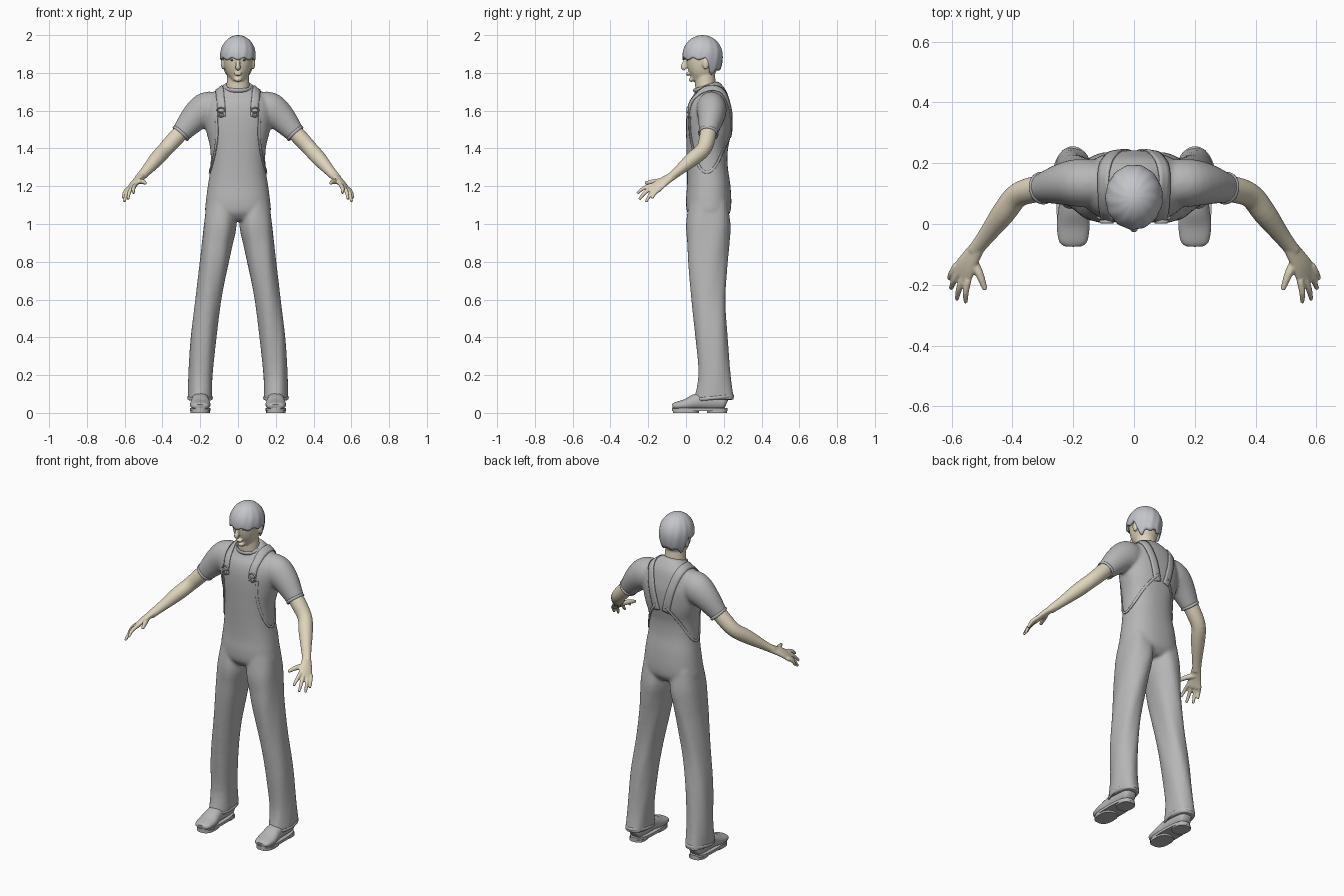
import bpy, bmesh, math
from mathutils import Vector, Matrix

old = bpy.data.objects.get("Cube")
if old:
    bpy.data.objects.remove(old)


def material(name, rgb):
    m = bpy.data.materials.new(name)
    m.use_nodes = True
    m.diffuse_color = (*rgb, 1)
    m.node_tree.nodes["Principled BSDF"].inputs["Base Color"].default_value = (*rgb, 1)
    return m


cloth = material("grey cloth", (0.47, 0.47, 0.47))
hair_grey = material("pale grey hair", (0.55, 0.56, 0.59))
skin = material("skin", (0.74, 0.66, 0.50))
dark = material("dark grey", (0.2, 0.19, 0.18))


def smooth_rows(rows, steps=4):
    """Spline through rows of (x, y, z, radius a, radius b)."""
    out = []
    for i in range(len(rows) - 1):
        a, b, c, d = (rows[max(0, min(len(rows) - 1, i + k))] for k in (-1, 0, 1, 2))
        for s in range(steps):
            t = s / steps
            out.append([q + .5 * t * (r - p + t * (2*p - 5*q + 4*r - u + t * (3*(q - r) + u - p)))
                        for p, q, r, u in zip(a, b, c, d)])
    return out + [list(rows[-1])]


def tube(bm, rows, ref=(1, 0, 0), power=2, n=28, both=False, fold=0):
    """Closed loft of rounded sections; both adds its mirror image."""
    rows = smooth_rows(rows)
    mids = [Vector(r[:3]) for r in rows]
    for side in ((1, -1) if both else (1,)):
        rings = []
        for i, r in enumerate(rows):
            t = (mids[min(i + 1, len(rows) - 1)] - mids[max(i - 1, 0)]).normalized()
            u = Vector(ref)
            u = (u - t * u.dot(t)).normalized()
            v = t.cross(u)
            ring = []
            for k in range(n):
                a = math.tau * k / n
                c, s = math.cos(a), math.sin(a)
                f = (abs(c)**power + abs(s)**power) ** (-1 / power)
                f *= 1 + fold * math.sin(5 * a + 11 * r[2])
                p = mids[i] + f * (u * c * r[3] + v * s * r[4])
                ring.append(bm.verts.new((p.x * side, p.y, p.z)))
            rings.append(ring)
        for lo, hi in zip(rings, rings[1:]):
            for k in range(n):
                bm.faces.new((lo[k], lo[(k + 1) % n], hi[(k + 1) % n], hi[k]))
        bm.faces.new(rings[0][::-1])
        bm.faces.new(rings[-1])


def ball(bm, at, size):
    for side in (1, -1) if at[0] else (1,):
        m = Matrix.Translation((at[0] * side, at[1], at[2])) @ Matrix.Diagonal((*size, 1))
        bmesh.ops.create_uvsphere(bm, u_segments=16, v_segments=10, radius=1, matrix=m)


def finish(bm, name, mat, voxel=0, relax=0):
    bmesh.ops.recalc_face_normals(bm, faces=bm.faces)
    me = bpy.data.meshes.new(name)
    bm.to_mesh(me)
    bm.free()
    ob = bpy.data.objects.new(name, me)
    bpy.context.collection.objects.link(ob)
    me.materials.append(mat)
    bpy.context.view_layer.objects.active = ob
    for o in bpy.context.selected_objects:
        o.select_set(False)
    ob.select_set(True)
    bpy.ops.object.shade_smooth_by_angle(angle=math.radians(50))
    if voxel:
        r = ob.modifiers.new("blend", 'REMESH')
        r.mode, r.voxel_size, r.use_smooth_shade = 'VOXEL', voxel, True
        s = ob.modifiers.new("relax", 'SMOOTH')
        s.factor, s.iterations = 0.5, relax
    return ob


# Overalls and shirt: torso, legs and sleeves blended together
bm = bmesh.new()
tube(bm, [(0, .12, 1.02, .13, .08), (0, .12, 1.06, .172, .113), (0, .12, 1.12, .17, .12),
          (0, .12, 1.2, .16, .115), (0, .113, 1.3, .146, .108), (0, .112, 1.4, .147, .11),
          (0, .12, 1.5, .17, .12), (0, .123, 1.6, .182, .118), (0, .128, 1.67, .155, .098),
          (0, .122, 1.715, .1, .075), (0, .115, 1.74, .068, .055)], power=2.3, n=40)
tube(bm, [(.09, .12, 1.12, .075, .1), (.095, .118, 1, .086, .117), (.11, .117, .9, .081, .112),
          (.125, .115, .8, .076, .105), (.157, .12, .6, .068, .09), (.183, .135, .4, .068, .085),
          (.198, .15, .2, .064, .085), (.201, .15, .07, .064, .106)],
     power=2.2, n=40, both=True, fold=.02)
tube(bm, [(.09, .13, 1.615, .07, .08), (.165, .135, 1.607, .08, .092), (.23, .132, 1.562, .07, .076),
          (.306, .117, 1.475, .047, .051)], ref=(0, 1, 0), both=True)
outfit = finish(bm, "overalls_and_shirt", cloth, .009, 5)

# Arms with palms and fingers
bm = bmesh.new()
tube(bm, [(.26, .125, 1.53, .043, .043), (.33, .113, 1.455, .043, .043), (.385, .092, 1.395, .04, .04),
          (.43, .035, 1.345, .039, .039), (.49, -.045, 1.277, .028, .026), (.525, -.09, 1.24, .024, .021)],
     both=True)
spread = Vector((-.6, -.74, .3))
tube(bm, [(.51, -.07, 1.255, .024, .02), (.545, -.125, 1.22, .035, .017), (.565, -.162, 1.192, .042, .014),
          (.572, -.173, 1.184, .036, .009)], ref=spread, both=True)
knuckles = Vector((.565, -.16, 1.195))
for offset, tip in ((.032, (.553, -.258, 1.162)), (.011, (.583, -.248, 1.13)),
                    (-.011, (.602, -.212, 1.117)), (-.032, (.608, -.18, 1.135))):
    base, tip = knuckles + spread * offset, Vector(tip)
    bend = base.lerp(tip, .5) + Vector((.004, -.004, .006))
    tube(bm, [(*base, .012, .012), (*bend, .0105, .0105), (*tip, .007, .007)], n=12, both=True)
tube(bm, [(.535, -.11, 1.225, .016, .016), (.508, -.165, 1.225, .014, .014), (.489, -.217, 1.216, .008, .008)],
     n=12, both=True)
finish(bm, "arms_and_hands", skin, .0045, 2)

# Head and neck with nose, lips, chin and ears
bm = bmesh.new()
tube(bm, [(0, .053, 1.755, .026, .03), (0, .07, 1.785, .053, .062), (0, .083, 1.825, .069, .08),
          (0, .09, 1.88, .077, .09), (0, .09, 1.93, .075, .086), (0, .09, 1.98, .045, .05)], power=2.2, n=36)
tube(bm, [(0, .115, 1.67, .07, .06), (0, .105, 1.72, .062, .056), (0, .098, 1.82, .056, .052)])
tube(bm, [(0, .004, 1.885, .009, .008), (0, -.009, 1.85, .01, .012), (0, -.014, 1.83, .014, .014),
          (0, -.003, 1.818, .012, .01)], n=14)
ball(bm, (0, .008, 1.797), (.023, .01, .005))
ball(bm, (0, .01, 1.789), (.019, .009, .005))
ball(bm, (0, .03, 1.765), (.02, .016, .013))
ball(bm, (.03, .01, 1.888), (.024, .013, .007))
ball(bm, (.08, .105, 1.85), (.011, .018, .032))
head = finish(bm, "head_and_neck", skin, .005, 3)

# Hair: ribbed cap with a hemline that drops from fringe to nape
bm = bmesh.new()
n, layers, middle = 72, 16, 1.89


def ease(x, lo, hi):
    t = max(0, min(1, (x - lo) / (hi - lo)))
    return t * t * (3 - 2 * t)


rings = []
for j in range(1, layers + 1):
    ring = []
    for k in range(n):
        a = math.tau * k / n
        c, s = math.cos(a), math.sin(a)
        low = 1.902 - .028 * ease(-s, -.9, -.5) - .085 * ease(s, .15, .6) + .006 * math.sin(9 * a)
        drop = j / layers
        z = 2 - (2 - low) * drop ** 1.5
        up = (z - middle) / .11
        f = math.sqrt(max(.0, 1 - up * up)) if up > 0 else 1 - .28 * up * up
        f *= 1 + .012 * math.sin(13 * a + 5 * drop)
        ring.append(bm.verts.new((.094 * c * f, .087 + (.108 if s > 0 else .105) * s * f, z)))
    rings.append(ring)
top = bm.verts.new((0, .087, 2))
for k in range(n):
    bm.faces.new((top, rings[0][k], rings[0][(k + 1) % n]))
    for hi, lo in zip(rings, rings[1:]):
        bm.faces.new((hi[k], lo[k], lo[(k + 1) % n], hi[(k + 1) % n]))
hair = finish(bm, "hair", hair_grey)
thick = hair.modifiers.new("thickness", 'SOLIDIFY')
thick.thickness, thick.offset = .014, -1

# Shoes: rounded uppers, sole plates and heel blocks
bm = bmesh.new()
tube(bm, [(.2, -.072, .034, .03, .012), (.2, -.055, .037, .047, .02), (.2, 0, .044, .054, .03),
          (.2, .06, .06, .047, .043), (.2, .14, .065, .044, .05), (.2, .2, .055, .038, .038),
          (.2, .215, .05, .025, .025)], power=2.3, both=True)
finish(bm, "shoe_uppers", cloth)
bm = bmesh.new()
for y, z, rx, ry, h in ((.072, .018, .055, .147, .008), (.0, .008, .051, .07, .008), (.165, .007, .046, .053, .007)):
    tube(bm, [(.2, y, z - h, rx, ry), (.2, y, z + h, rx, ry)], power=2.6, both=True)
finish(bm, "shoe_soles", cloth)

# Collar, sleeve hems and trouser hems as slim bands
bm = bmesh.new()


def band(center, normal, ra, rb, thickness, both=True):
    turn = Vector((0, 0, 1)).rotation_difference(Vector(normal)).to_matrix()
    loop, small = 40, 8
    for side in (1, -1) if both else (1,):
        grid = []
        for i in range(loop):
            a = math.tau * i / loop
            for j in range(small):
                b = math.tau * j / small
                w = thickness * math.cos(b)
                p = Vector(center) + turn @ Vector((math.cos(a) * (ra + w), math.sin(a) * (rb + w),
                                                    1.6 * thickness * math.sin(b)))
                grid.append(bm.verts.new((p.x * side, p.y, p.z)))
        for i in range(loop):
            for j in range(small):
                i2, j2 = (i + 1) % loop, (j + 1) % small
                bm.faces.new([grid[p * small + q] for p, q in ((i, j), (i2, j), (i2, j2), (i, j2))])


band((0, .108, 1.722), (0, -.25, 1), .069, .065, .007, both=False)
band((.302, .118, 1.48), (.66, -.13, -.74), .05, .049, .005)
band((.201, .15, .08), (0, -.1, 1), .062, .1, .006)
finish(bm, "collar_and_hems", cloth)


# Straps and bib edges wrapped onto the body
def strip(name, points, width):
    bm = bmesh.new()
    rows = smooth_rows([(*p, 0, 0) for p in points], 8)
    mids = [Vector(r[:3]) for r in rows]
    for side in (1, -1):
        last = None
        for i, p in enumerate(mids):
            t = mids[min(i + 1, len(mids) - 1)] - mids[max(i - 1, 0)]
            out = p - Vector((p.x * .5, .12, min(p.z, 1.6)))
            across = t.cross(out).normalized() * width / 2
            row = [bm.verts.new(((p + across * k).x * side, *(p + across * k).yz)) for k in (-1, -.33, .33, 1)]
            if last:
                for k in range(3):
                    bm.faces.new((last[k], last[k + 1], row[k + 1], row[k]))
            last = row
    ob = finish(bm, name, cloth)
    wrap = ob.modifiers.new("wrap", 'SHRINKWRAP')
    wrap.target, wrap.offset, wrap.wrap_mode = outfit, .003, 'ABOVE_SURFACE'
    sol = ob.modifiers.new("thickness", 'SOLIDIFY')
    sol.thickness, sol.offset = .006, 0


strip("shoulder_straps", [(.09, 0, 1.57), (.093, .01, 1.64), (.1, .06, 1.7), (.1, .13, 1.72),
                          (.09, .2, 1.69), (.065, .24, 1.6), (.03, .24, 1.46)], .045)
strip("bib_edges", [(.115, .02, 1.57), (.115, .015, 1.48), (.13, .035, 1.38), (.148, .08, 1.29),
                    (.15, .13, 1.28), (.125, .19, 1.36), (.07, .22, 1.45), (.03, .235, 1.5)], .014)


# Buckles, eyes and brows seated on the front surface
def front_y(ob, x, z):
    bpy.context.view_layer.update()
    hit, at, _, _ = ob.evaluated_get(bpy.context.evaluated_depsgraph_get()).ray_cast((x, -1, z), (0, 1, 0))
    return at.y if hit else 0


bm = bmesh.new()
y = front_y(outfit, .09, 1.59) - .007
band((.09, y, 1.603), (0, 1, 0), .02, .012, .0035)
band((.09, y, 1.577), (0, 1, 0), .013, .011, .003)
ball(bm, (.09, y, 1.577), (.007, .005, .007))
finish(bm, "strap_buckles", cloth)

bm = bmesh.new()
ball(bm, (.031, front_y(head, .031, 1.868), 1.868), (.011, .003, .0045))
finish(bm, "eyes", dark)
bm = bmesh.new()
y = front_y(head, .032, 1.886)
tube(bm, [(.014, y, 1.884, .002, .003), (.032, y, 1.889, .003, .004), (.05, y + .008, 1.884, .002, .002)],
     ref=(0, 1, 0), n=10, both=True)
finish(bm, "eyebrows", hair_grey)
